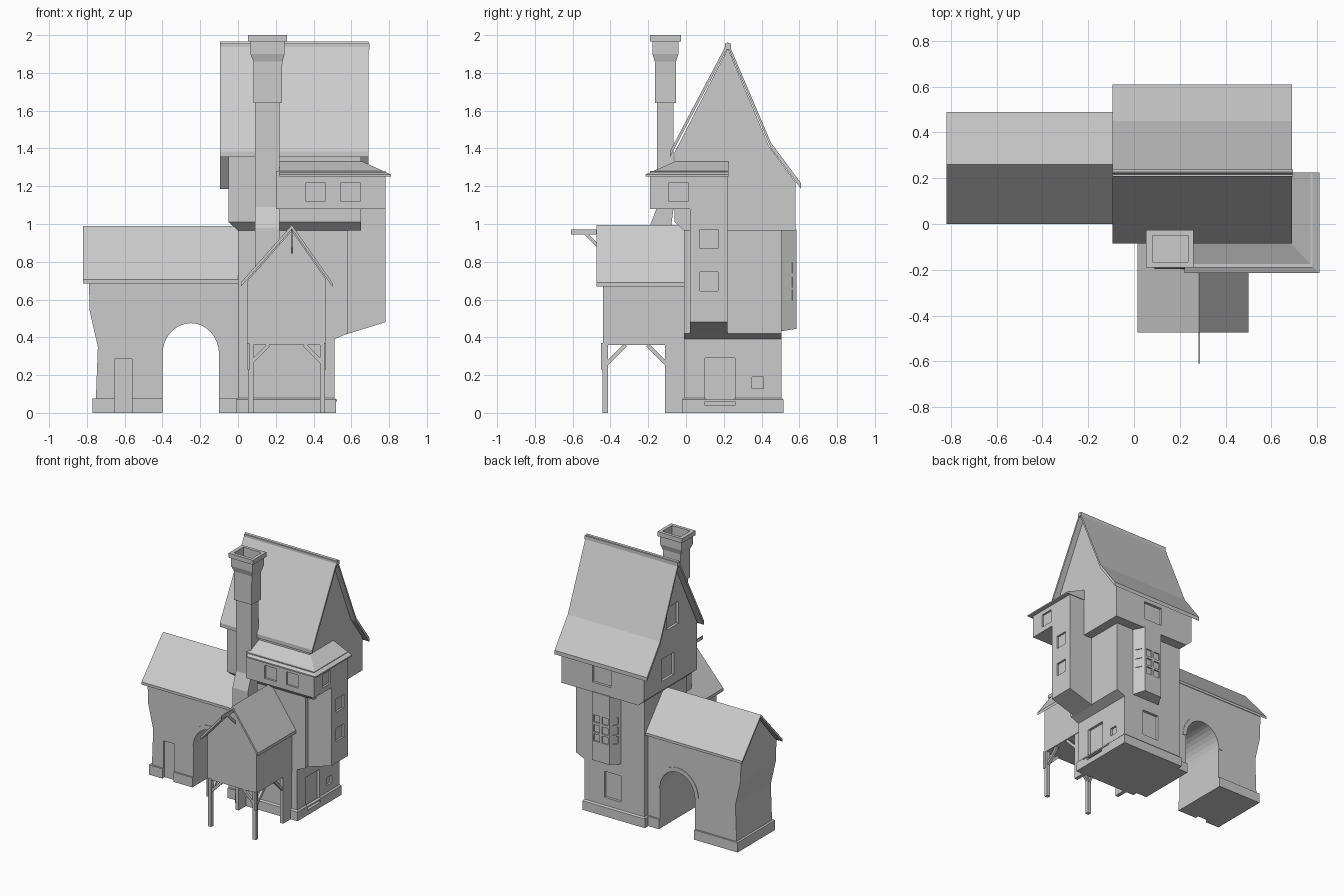
import bpy, bmesh, math
from mathutils import Vector

if "Cube" in bpy.data.objects:
    bpy.data.objects.remove(bpy.data.objects["Cube"])

mat = bpy.data.materials.new("plain_grey")
mat.diffuse_color = (0.6, 0.6, 0.6, 1)
mat.use_nodes = True
mat.node_tree.nodes["Principled BSDF"].inputs["Base Color"].default_value = mat.diffuse_color


def finish(name, bm):
    bmesh.ops.recalc_face_normals(bm, faces=bm.faces)
    me = bpy.data.meshes.new(name)
    bm.to_mesh(me)
    bm.free()
    me.materials.append(mat)
    ob = bpy.data.objects.new(name, me)
    bpy.context.collection.objects.link(ob)
    return ob


def prism(name, pts, axis, a, b):
    """Extrude a 2D outline along axis (x: yz outline, y: xz, z: xy)."""
    place = {"x": lambda p, t: (t, p[0], p[1]),
             "y": lambda p, t: (p[0], t, p[1]),
             "z": lambda p, t: (p[0], p[1], t)}[axis]
    bm = bmesh.new()
    lo, hi = [[bm.verts.new(place(p, t)) for p in pts] for t in (a, b)]
    bm.faces.new(lo)
    bm.faces.new(hi)
    n = len(pts)
    for i in range(n):
        j = (i + 1) % n
        bm.faces.new((lo[i], lo[j], hi[j], hi[i]))
    return finish(name, bm)


def loft(name, sections):
    """Stack of rectangles (x0, x1, y0, y1, z) joined into a closed solid."""
    bm = bmesh.new()
    rings = [[bm.verts.new(c) for c in ((x0, y0, z), (x1, y0, z), (x1, y1, z), (x0, y1, z))]
             for x0, x1, y0, y1, z in sections]
    bm.faces.new(rings[0])
    bm.faces.new(rings[-1])
    for r, s in zip(rings, rings[1:]):
        for i in range(4):
            j = (i + 1) % 4
            bm.faces.new((r[i], r[j], s[j], s[i]))
    return finish(name, bm)


def box(name, x0, x1, y0, y1, z0, z1):
    return loft(name, [(x0, x1, y0, y1, z0), (x0, x1, y0, y1, z1)])


def slab(name, line, axis, a, b, t):
    """Thin roof following a polyline, t thick downwards."""
    return prism(name, line + [(u, v - t) for u, v in reversed(line)], axis, a, b)


def cut(ob, cutters):
    """Recess windows and doors, then discard the cutters."""
    for c in cutters:
        m = ob.modifiers.new("recess", "BOOLEAN")
        m.object, m.solver = c, "EXACT"
    dg = bpy.context.evaluated_depsgraph_get()
    me = bpy.data.meshes.new_from_object(ob.evaluated_get(dg))
    ob.modifiers.clear()
    ob.data = me
    for c in cutters:
        bpy.data.objects.remove(c)


def hole(*b):
    return box("cutter", *b)


def strut(name, p, q, w):
    """Square timber from p to q."""
    p, q = Vector(p), Vector(q)
    bm = bmesh.new()
    bmesh.ops.create_cube(bm, size=1)
    bmesh.ops.scale(bm, vec=(w, w, (q - p).length), verts=bm.verts)
    ob = finish(name, bm)
    ob.location = (p + q) / 2
    ob.rotation_euler = (q - p).to_track_quat("Z", "Y").to_euler()
    return ob


# Tower, lower and middle storeys with the jettied right side
tower = prism("tower_body", [(0, 0), (.51, 0), (.51, .39), (.58, .42), (.58, .98), (0, .98)], "y", -.01, .505)
cut(tower, [hole(.49, .55, .1, .26, .04, .29), hole(.495, .55, .35, .41, .13, .19),
            hole(.2, .34, .485, .55, .14, .34)])
plinth = loft("tower_plinth", [(-.01, .52, -.02, .515, 0), (-.01, .52, -.02, .515, .07), (0, .51, -.01, .505, .08)])
cut(plinth, [hole(.49, .55, .1, .26, .04, .2)])
box("door_step", .5, .525, .06, .34, .06, .07)

# Top storey with sloped underside, gable walls and steep roof
top = prism("top_storey", [(-.06, 1.01), (.58, 1.01), (.58, 1.22), (.44, 1.41), (.222, 1.93), (-.06, 1.38)],
            "x", -.05, .65)
cut(top, [hole(-.1, -.03, .22, .37, 1.08, 1.25), hole(-.1, -.03, .165, .305, 1.45, 1.62),
          hole(.23, .39, .56, .62, 1.04, 1.18)])
loft("top_storey_corbel", [(0, .65, -.01, .58, .965), (-.05, .65, -.06, .58, 1.01)])
slab("main_roof", [(-.085, 1.385), (.222, 1.965), (.45, 1.43), (.61, 1.215)], "x", -.095, .69, .03)
box("main_ridge_cap", -.095, .695, .207, .238, 1.925, 1.955)

# Side tower bay with sloped bottom
bay = prism("side_bay", [(.57, .415), (.78, .48), (.78, 1.1), (.57, 1.1)], "y", .02, .22)
cut(bay, [hole(.765, .8, .075, .17, z, z + .1) for z in (.645, .87)])

# Overhanging front room and hipped roof
room = box("front_room", .2, .78, -.19, .22, 1.08, 1.28)
cut(room, [hole(x, x + .1, -.22, -.175, 1.12, 1.22) for x in (.36, .545)]
    + [hole(.765, .8, -.09, .01, 1.12, 1.22)])
loft("front_room_roof", [(.22, .81, -.215, .225, 1.252), (.22, .81, -.215, .225, 1.262), (.22, .66, -.06, .225, 1.33)])

# Chamfered window bay on the back
oriel = prism("back_bay", [(.19, .49), (.24, .585), (.39, .585), (.44, .49)], "z", .43, .97)
for v in oriel.data.vertices:
    if v.co.z < .5 and v.co.y > .55:
        v.co.z = .445
cutters = []
for z in (.595, .665, .74):
    cutters += [hole(x, x + .05, .575, .6, z, z + .055) for x in (.255, .325)]
    for x0, x1, s in ((.2028, .2265, -1), (.4035, .4272, 1)):
        # slot in the chamfered cheek, pushed in along its normal
        ya, yb = (.522, .567) if s < 0 else (.567, .522)
        n = Vector((s * .885, .466)) * .01
        a, b = Vector((x0 + .003, ya)), Vector((x1, yb))
        cutters.append(prism("cutter", [a + n, b + n, b - n, a - n], "z", z, z + .055))
cut(oriel, cutters)

# Left wing pierced by an archway
arch = [(-.25 + .15 * math.cos(math.pi * i / 16), .31 + .165 * math.sin(math.pi * i / 16)) for i in range(17)]
wing = prism("wing_wall", [(0, 0), (-.1, 0)] + [(-.1, .31)] + arch[1:-1] + [(-.4, .31), (-.4, 0), (-.755, 0),
             (-.742, .35), (-.785, .54), (-.79, .71), (0, .71)], "y", .03, .46)
cut(wing, [hole(-.655, -.56, 0, .045, -.05, .285)])
prism("wing_gable", [(.03, .7), (.46, .7), (.46, .72), (.26, .965), (.03, .7)][:4], "x", -.79, .01)
slab("wing_roof", [(0, .705), (.26, .99), (.49, .72)], "x", -.82, 0, .02)
for n, x0, x1 in (("outer", -.77, -.4), ("inner", -.1, 0)):
    p = box("wing_plinth_" + n, x0, x1, .017, .473, 0, .075)
    if n == "outer":
        cut(p, [hole(-.655, -.56, 0, .045, -.05, .285)])

# Thin arch trim on both faces of the wing
outer = [(-.25 + (x + .25) * 1.2, .31 + (z - .31) * 1.2) for x, z in arch]
for n, y in (("front", .026), ("back", .457)):
    prism("arch_trim_" + n, arch + outer[::-1], "y", y, y + .007)

# Gabled porch on posts
prism("porch_room", [(.05, .36), (.465, .36), (.465, .71), (.285, .965), (.05, .70)], "y", -.44, -.01)
slab("porch_roof", [(.015, .69), (.285, .995), (.5, .69)], "y", -.475, -.01, .022)
for side, x in (("left", .068), ("right", .447)):
    s = 1 if side == "left" else -1
    box("front_post_" + side, x - .014, x + .014, -.442, -.414, 0, .37)
    box("rear_post_" + side, x - .014, x + .014, -.11, 0, 0, .37)
    strut("front_brace_" + side, (x, -.428, .265), (x + s * .095, -.428, .36), .02)
    strut("side_brace_" + side, (x, -.42, .26), (x, -.32, .36), .02)
    strut("rear_side_brace_" + side, (x, -.105, .26), (x, -.205, .36), .02)
    strut("rear_brace_" + side, (x, -.1, .265), (x + s * .095, -.1, .36), .02)
    box("corner_board_" + side, x - s * .014 - .006, x - s * .014 + .006, -.45, -.43, .23, .37)

# Hoist beam over the porch gable
box("hoist_beam", .282, .288, -.61, -.43, .945, .97)
prism("hoist_brace", [(-.545, .95), (-.52, .95), (-.44, .87), (-.44, .845)], "x", .282, .288)

# Chimney with stepped shaft, flared head and hollow top
chimney = loft("chimney", [(.09, .22, -.2, -.075, .5), (.09, .22, -.195, -.08, .98), (.09, .22, -.153, -.065, 1.09),
                           (.09, .22, -.153, -.065, 1.64), (.083, .232, -.165, -.053, 1.64),
                           (.083, .232, -.165, -.053, 1.8), (.083, .235, -.165, -.053, 1.86),
                           (.065, .247, -.178, -.04, 1.9), (.065, .247, -.178, -.04, 1.965),
                           (.052, .26, -.19, -.026, 1.965), (.052, .26, -.19, -.026, 2)])
cut(chimney, [hole(.08, .235, -.165, -.05, 1.93, 2.1)])
